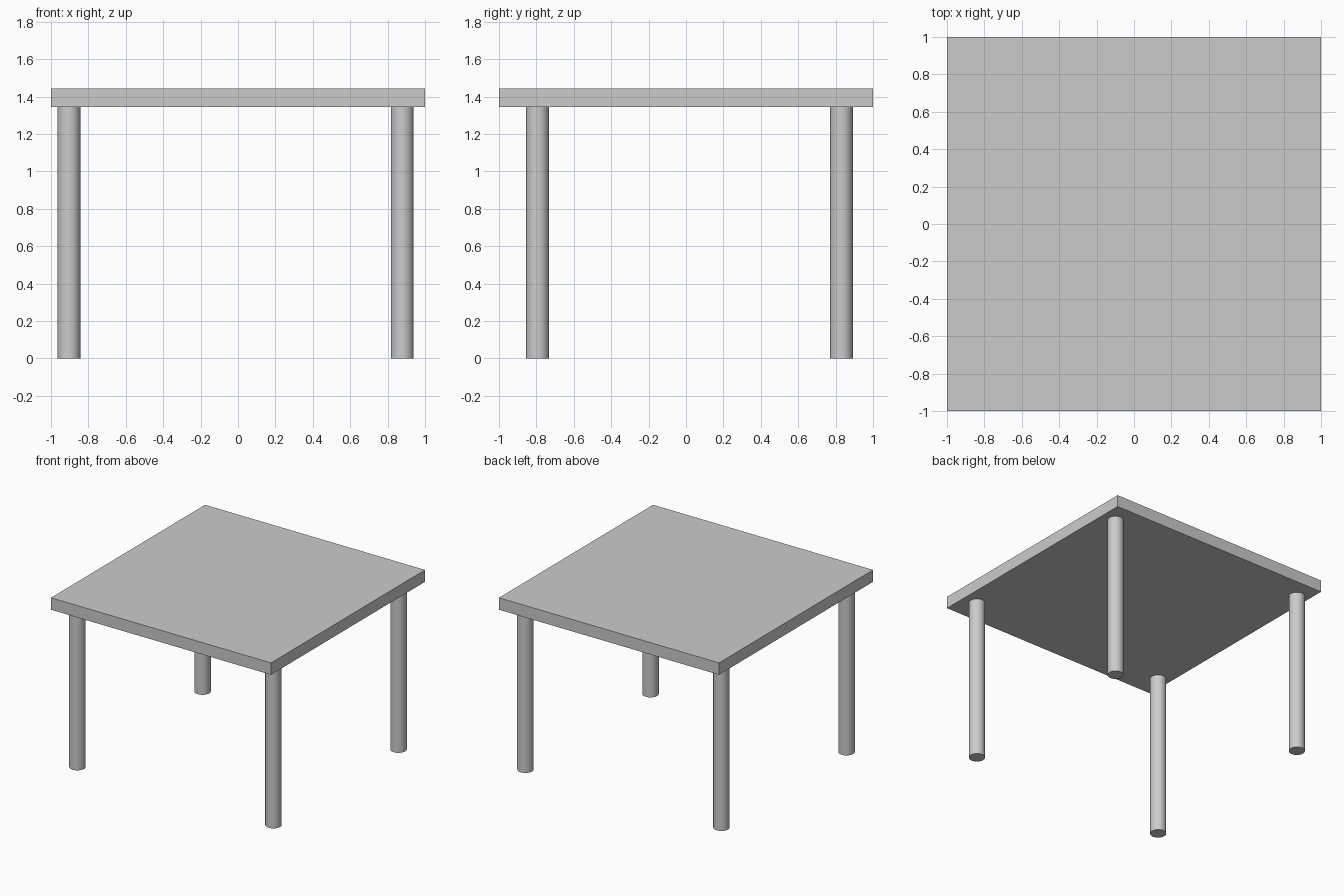
import bpy
from math import radians

if "Cube" in bpy.data.objects:
    bpy.data.objects.remove(bpy.data.objects["Cube"])

TOP_Z, UNDER_Z = 1.443, 1.345
LEG_R = 0.061

# Square slab top
bpy.ops.mesh.primitive_cube_add(size=1, location=(0, 0, (TOP_Z + UNDER_Z) / 2))
top = bpy.context.object
top.name = "table_top"
top.scale = (2, 2, TOP_Z - UNDER_Z)
bpy.ops.object.transform_apply(location=False, rotation=False, scale=True)


def add_leg(name, x, y):
    bpy.ops.mesh.primitive_cylinder_add(vertices=32, radius=LEG_R, depth=UNDER_Z,
                                        location=(x, y, UNDER_Z / 2))
    bpy.context.object.name = name
    bpy.ops.object.shade_smooth_by_angle(angle=radians(30))


# Four round legs, set slightly off centre under the top
for side, x in (("left", -0.904), ("right", 0.878)):
    for end, y in (("front", -0.794), ("back", 0.831)):
        add_leg(f"{end}_{side}_leg", x, y)
